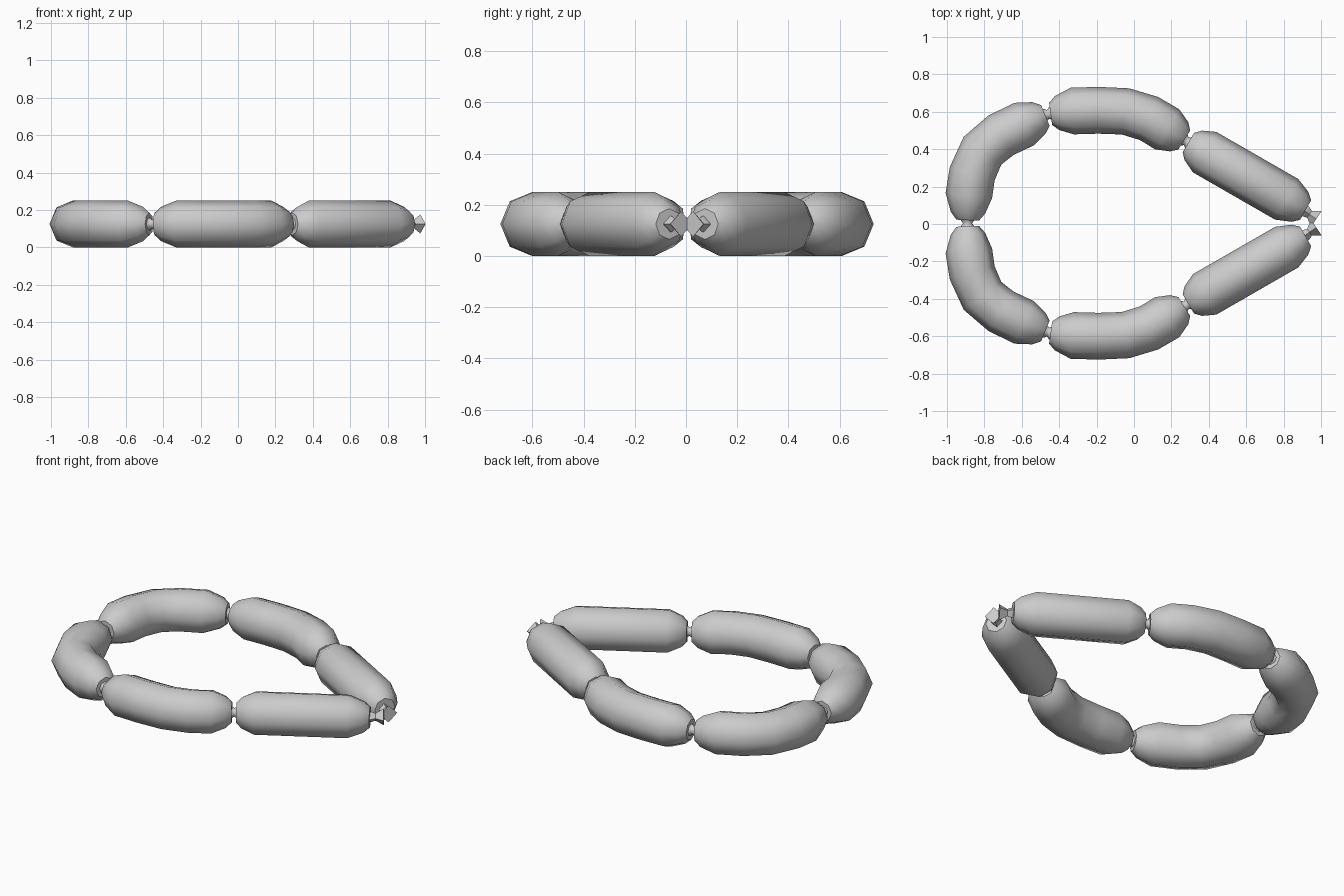
import bpy, math
from mathutils import Vector

if "Cube" in bpy.data.objects:
    bpy.data.objects.remove(bpy.data.objects["Cube"], do_unlink=True)

MID_Y = 0.004      # mirror line of the chain
RADIUS = 0.125     # body radius and height of the centre line

grey = bpy.data.materials.new("casing_grey")
grey.use_nodes = True
colour = (0.6, 0.6, 0.6, 1)
grey.diffuse_color = colour
grey.node_tree.nodes["Principled BSDF"].inputs["Base Color"].default_value = colour


def tube(name, path, radii, sides, smooth):
    """Sweep a regular polygon along a level path, closed at both ends."""
    verts, faces = [], []
    last = len(path) - 1
    for i, (p, r) in enumerate(zip(path, radii)):
        t = (path[min(i + 1, last)] - path[max(i - 1, 0)]).normalized()
        side = Vector((-t.y, t.x, 0))
        for k in range(sides):
            a = math.tau * k / sides
            verts.append(p + side * r * math.cos(a) + Vector((0, 0, r * math.sin(a))))
    for i in range(last):
        for k in range(sides):
            n = (k + 1) % sides
            a, b = i * sides, (i + 1) * sides
            faces.append((a + k, a + n, b + n, b + k))
    faces.append(tuple(reversed(range(sides))))
    faces.append(tuple(range(last * sides, (last + 1) * sides)))
    mesh = bpy.data.meshes.new(name)
    mesh.from_pydata(verts, [], faces)
    mesh.materials.append(grey)
    for f in mesh.polygons:
        f.use_smooth = smooth and len(f.vertices) == 4 and f.index < len(faces) - 2
    mesh.update()
    obj = bpy.data.objects.new(name, mesh)
    bpy.context.collection.objects.link(obj)
    return obj


def link(name, start, body, end):
    """Sausage body with a rounded cap towards each knot."""
    head = [body[0].lerp(start, f) for f in (0.89, 0.62)]
    tail = [body[-1].lerp(end, f) for f in (0.62, 0.89)]
    cap = [0.06, 0.092]
    tube(name, head + body + tail, cap + [RADIUS] * len(body) + cap[::-1], 8, True)


def knot(name, centre, direction):
    """Pinched casing between two links."""
    d = direction.normalized()
    path = [centre + d * s for s in (-0.03, -0.013, 0, 0.013, 0.03)]
    tube(name, path, [0.04, 0.034, 0.024, 0.034, 0.04], 8, True)


# Centre lines of the links on one side, from the closed end to the loose end
knots = [(-0.89, 0), (-0.46, 0.582), (0.28, 0.438), (0.93, 0.063)]
bodies = [
    [(-0.883, 0.148), (-0.865, 0.265), (-0.81, 0.388), (-0.712, 0.47), (-0.588, 0.53)],
    [(-0.33, 0.6), (-0.19, 0.604), (-0.045, 0.598), (0.08, 0.56), (0.178, 0.502)],
    [(0.378, 0.38), (0.816, 0.128)],
]

for side, s in (("left_back", 1), ("left_front", -1)):
    label = side.split("_")[1]

    def place(p):
        return Vector((p[0], MID_Y + s * p[1], RADIUS))

    ks = [place(k) for k in knots]
    for i, body in enumerate(bodies):
        link(f"{label}_link_{i + 1}", ks[i], [place(p) for p in body], ks[i + 1])
    for i in (1, 2):
        ahead = place(bodies[i][0]) - place(bodies[i - 1][-1])
        knot(f"{label}_knot_{i}", ks[i], ahead)

    # Loose twisted end: neck and square flared tip
    path = [place(p) for p in ((0.895, 0.08), (0.922, 0.06), (0.938, 0.048), (0.975, 0.023))]
    tube(f"{label}_tail", path, [0.035, 0.03, 0.022, 0.05], 4, False)

knot("end_knot", Vector((knots[0][0], MID_Y, RADIUS)), Vector((0, 1, 0)))
